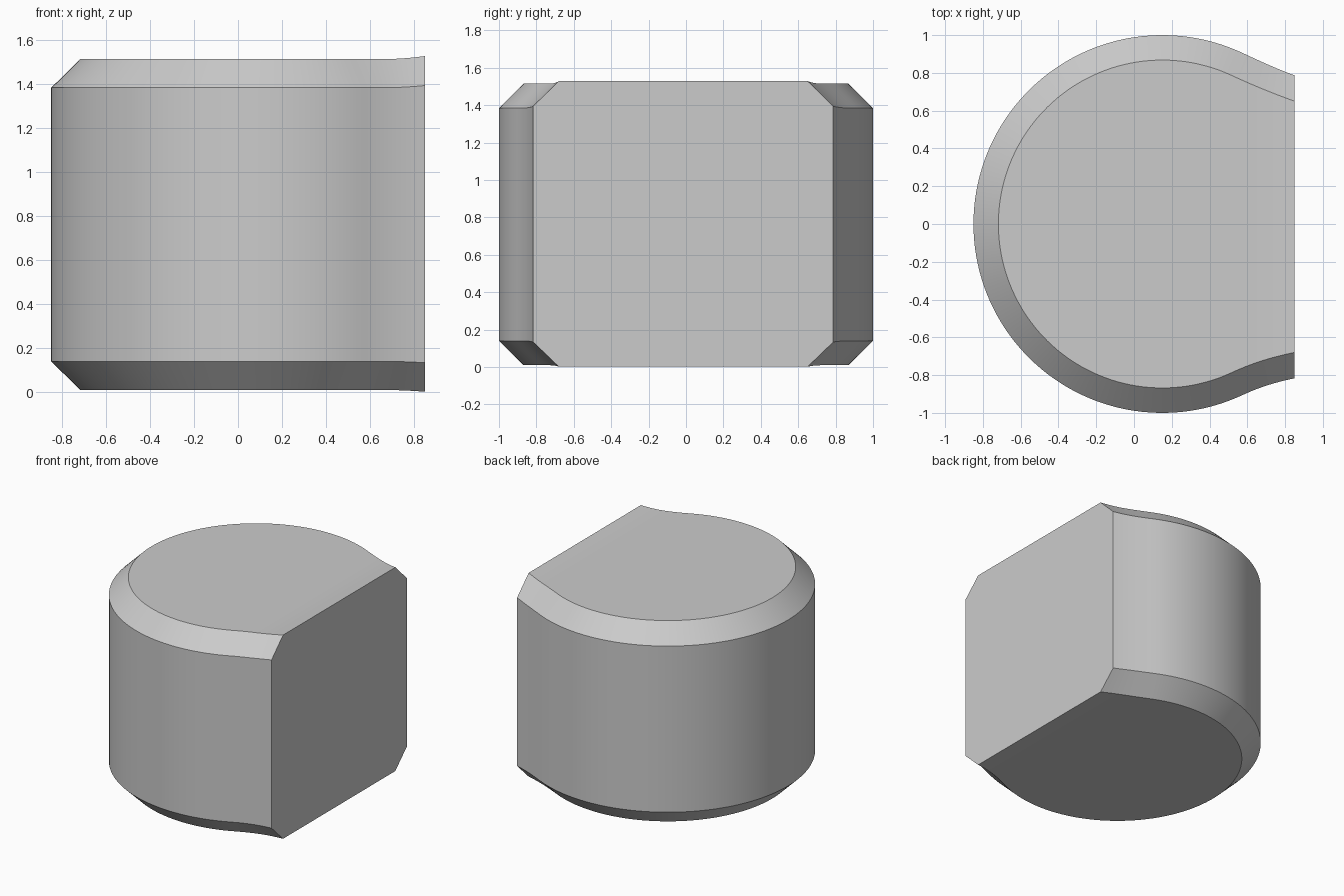
import bpy, bmesh, math

if "Cube" in bpy.data.objects:
    bpy.data.objects.remove(bpy.data.objects["Cube"])

CX, END_X = 0.15, 0.85     # circle centre and flat cut face
ARC = math.radians(65)     # where the round part starts to flare
ARC_STEPS, FLARE_STEPS = 48, 10


def flare(radius, end_y, end_slope):
    """Hermite curve from the flat face back to the circle (positive y)."""
    x0, y0 = CX + radius * math.cos(ARC), radius * math.sin(ARC)
    w = END_X - x0
    m0, m1 = -w / math.tan(ARC), w * end_slope
    pts = []
    for i in range(FLARE_STEPS, 0, -1):
        t = i / FLARE_STEPS
        y = ((2*t**3 - 3*t**2 + 1) * y0 + (t**3 - 2*t**2 + t) * m0
             + (3*t**2 - 2*t**3) * end_y + (t**3 - t**2) * m1)
        pts.append((x0 + w * t, y))
    return pts


def outline(radius, back_y, front_y):
    """Open profile from the back corner around the left to the front corner."""
    pts = flare(radius, back_y, -0.36)
    for i in range(ARC_STEPS * 2 + 1):
        a = ARC + (2 * math.pi - 2 * ARC) * i / (ARC_STEPS * 2)
        pts.append((CX + radius * math.cos(a), radius * math.sin(a)))
    return pts + [(x, -y) for x, y in reversed(flare(radius, front_y, -0.2))]


outer = outline(1.0, 0.787, 0.817)
inner = outline(0.868, 0.65, 0.68)

bm = bmesh.new()


def ring(points, z, lift):
    # the rim rises slightly towards the flat face
    return [bm.verts.new((x, y, z + lift * (max(0, x - 0.65) / 0.2) ** 2))
            for x, y in points]


rings = [ring(inner, 0.01, -0.008), ring(outer, 0.14, -0.006),
         ring(outer, 1.385, 0.010), ring(inner, 1.515, 0.014)]
n = len(outer)

# side wall and both chamfers
for low, high in zip(rings, rings[1:]):
    for i in range(n - 1):
        bm.faces.new((low[i], low[i + 1], high[i + 1], high[i]))

# top and bottom caps as strips
for r in (rings[0], rings[-1]):
    for i in range(n // 2):
        quad = [r[i], r[i + 1], r[n - 2 - i], r[n - 1 - i]]
        bm.faces.new(list(dict.fromkeys(quad)))

# flat cut face
bm.faces.new([r[0] for r in rings] + [r[-1] for r in reversed(rings)])
bmesh.ops.recalc_face_normals(bm, faces=bm.faces)

mesh = bpy.data.meshes.new("chamfered_body")
bm.to_mesh(mesh)
bm.free()
body = bpy.data.objects.new("chamfered_body", mesh)
bpy.context.collection.objects.link(body)
bpy.context.view_layer.objects.active = body
body.select_set(True)
bpy.ops.object.shade_smooth_by_angle(angle=math.radians(25))
